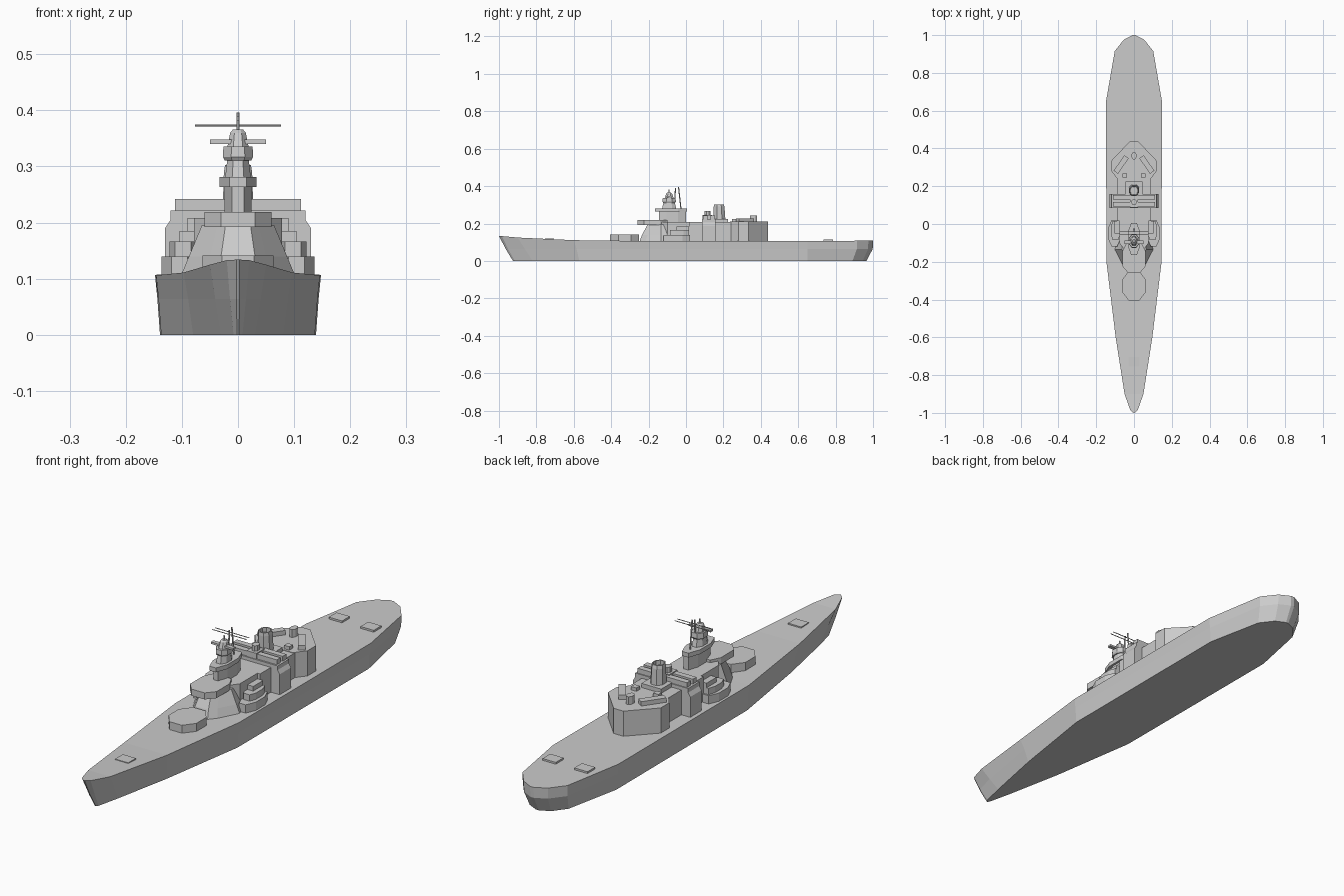
import bpy, bmesh, math
from mathutils import Vector

if "Cube" in bpy.data.objects:
    bpy.data.objects.remove(bpy.data.objects["Cube"])


def loft(name, rings):
    """Skin rings of right-hand (x, y, z) points, mirrored over x = 0, with quad caps."""
    bm = bmesh.new()
    rows = []
    for half in rings:
        r = [bm.verts.new(p) for p in half]
        l = [bm.verts.new((-x, y, z)) for x, y, z in half]
        rows.append((r, l))
    n = len(rings[0])
    for (r0, l0), (r1, l1) in zip(rows, rows[1:]):
        a, b = r0 + l0[::-1], r1 + l1[::-1]
        for i in range(2 * n):
            j = (i + 1) % (2 * n)
            bm.faces.new((a[i], a[j], b[j], b[i]))
    for r, l in (rows[0], rows[-1]):
        for i in range(n - 1):
            bm.faces.new((r[i], r[i + 1], l[i + 1], l[i]))
    bmesh.ops.remove_doubles(bm, verts=bm.verts, dist=1e-5)
    bmesh.ops.recalc_face_normals(bm, faces=bm.faces)
    return finish(name, bm)


def finish(name, bm):
    me = bpy.data.meshes.new(name)
    bm.to_mesh(me)
    bm.free()
    ob = bpy.data.objects.new(name, me)
    bpy.context.collection.objects.link(ob)
    return ob


def prism(name, half, z0, z1):
    return loft(name, [[(x, y, z) for x, y in half] for z in (z0, z1)])


def box(name, x0, x1, y0, y1, z0, z1, turn=0):
    bm = bmesh.new()
    bmesh.ops.create_cube(bm, size=1)
    bmesh.ops.scale(bm, vec=(x1 - x0, y1 - y0, z1 - z0), verts=bm.verts)
    ob = finish(name, bm)
    ob.location = ((x0 + x1) / 2, (y0 + y1) / 2, (z0 + z1) / 2)
    ob.rotation_euler.z = turn
    return ob


def octo(rx, y0, y1, c=0.45):
    """Half outline of a stretched octagon."""
    d = (y1 - y0) * 0.29
    return [(rx * c, y0), (rx, y0 + d), (rx, y1 - d), (rx * c, y1)]


def rod(name, a, b, r):
    a, b = Vector(a), Vector(b)
    bm = bmesh.new()
    bmesh.ops.create_cone(bm, cap_ends=True, segments=6, radius1=r, radius2=r, depth=(b - a).length)
    ob = finish(name, bm)
    ob.location = (a + b) / 2
    ob.rotation_euler = (b - a).to_track_quat('Z', 'Y').to_euler()
    return ob


# Hull: deck y, half width, deck height, then keel y, half width
stations = [(-1, .003, .134, -.925, .002), (-.985, .02, .133, -.915, .008),
            (-.9, .05, .125, -.82, .03), (-.6, .097, .111, -.57, .08),
            (-.2, .146, .106, -.2, .137), (.65, .148, .107, .65, .139),
            (.915, .102, .108, .89, .09), (.975, .055, .108, .945, .048),
            (1, .008, .108, .965, .006)]
keel, knuckle, deck = [], [], []
for yd, wd, zd, yk, wk in stations:
    keel.append((wk, yk, 0))
    t = .95 if yd > .7 else .52
    knuckle.append((wk + (wd - wk) * t, yk + (yd - yk) * t, .064))
    deck.append((wd, yd, zd))
loft("hull", [keel, knuckle, deck])

# Deck hatches
box("bow_hatch", -.03, .03, -.755, -.705, .108, .121)
for s in (-1, 1):
    box("stern_hatch", s * .072 - .03, s * .072 + .03, .735, .785, .10, .115)

# Forward round house
prism("forward_drum", octo(.063, -.405, -.25), .10, .141)

# Flared bridge foot and its platform
foot = []
for z, w, yf in ((.1, 1, -.25), (.14, .84, -.235), (.195, .62, -.205)):
    foot.append([(.036 * w, yf, z), (.06 * w, yf + .03, z), (.104 * w, -.135, z), (.09 * w, -.09, z)])
loft("bridge_foot", foot)
prism("bridge_platform", [(.03, -.26), (.06, -.225), (.06, -.14), (.04, -.1)], .192, .219)

# Central deckhouse
prism("bridge_deckhouse", [(.055, -.13), (.078, -.1), (.078, .02)], .1, .208)
box("central_deckhouse", -.09, .09, .015, .25, .1, .208)

# Side sponsons, stepped
for s in (-1, 1):
    lo = prism("lower_sponson", octo(.032, -.12, .022), .1, .14)
    lo.location.x = s * .104
    up = prism("upper_sponson", octo(.024, -.085, .015, .6), .14, .166)
    up.location.x = s * .098
    box("sponson_locker", s * .084 - .02, s * .084 + .02, -.05, .015, .1, .185)

# Wide midship house with shoulder, and two long lockers on top
loft("midship_house", [[(w, .085, z), (w, .158, z)]
                       for z, w in ((.1, .13), (.19, .13), (.205, .12), (.222, .12))])
for y in (.092, .13):
    box("boat_locker", -.112, .112, y, y + .024, .22, .242)
box("director_base", -.022, .022, .088, .14, .22, .246)
prism("director", octo(.013, .1, .132), .24, .268)

# Funnel with a raked front and a dark-recess rim
loft("funnel", [[(x * k, .18 + (y - .18) * k + dy, z) for x, y in octo(.028, .148, .212)]
                for z, k, dy in ((.2, 1, 0), (.29, .9, -.003), (.303, .82, -.004), (.303, .68, -.004), (.285, .66, -.004))])
box("funnel_base", -.045, .045, .15, .225, .2, .225)

# Aft house, pointed astern
prism("aft_house", [(.085, .235), (.12, .28), (.12, .335), (.022, .438)], .1, .21)
for s in (-1, 1):
    box("aft_locker", s * .068 - .014, s * .068 + .014, .265, .365, .205, .228, s * math.radians(35))
    box("aft_vent", s * .05 - .012, s * .05 + .012, .245, .268, .205, .224)
prism("aft_director", octo(.013, .342, .38), .205, .242)

# Tower
prism("tower_column", octo(.024, -.145, .0), .2, .264)
prism("tower_gallery", octo(.033, -.165, .006), .263, .281)
loft("tower_shaft", [[(x, y, z) for x, y in octo(w, -.09 - d, -.09 + d)]
                     for z, w, d in ((.28, .023, .038), (.313, .019, .03))])
loft("tower_head", [[(x, y, z) for x, y in octo(w, -.09 - d, -.09 + d)]
                    for z, w, d in ((.311, .024, .032), (.317, .027, .036), (.336, .026, .034))])
loft("tower_cap", [[(x, y, z) for x, y in octo(w, -.09 - d, -.09 + d)]
                   for z, w, d in ((.335, .019, .024), (.36, .014, .016), (.366, .009, .009))])
box("range_bar", -.05, .05, -.105, -.088, .34, .348)
rod("head_post", (0, -.09, .36), (0, -.09, .382), .003)

# Masts and yards
rod("front_mast", (0, -.064, .27), (0, -.056, .39), .003)
rod("rear_mast", (0, -.026, .27), (0, -.04, .396), .003)
for y in (-.056, -.038):
    rod("yard", (-.077, y, .373), (.077, y, .373), .0018)
